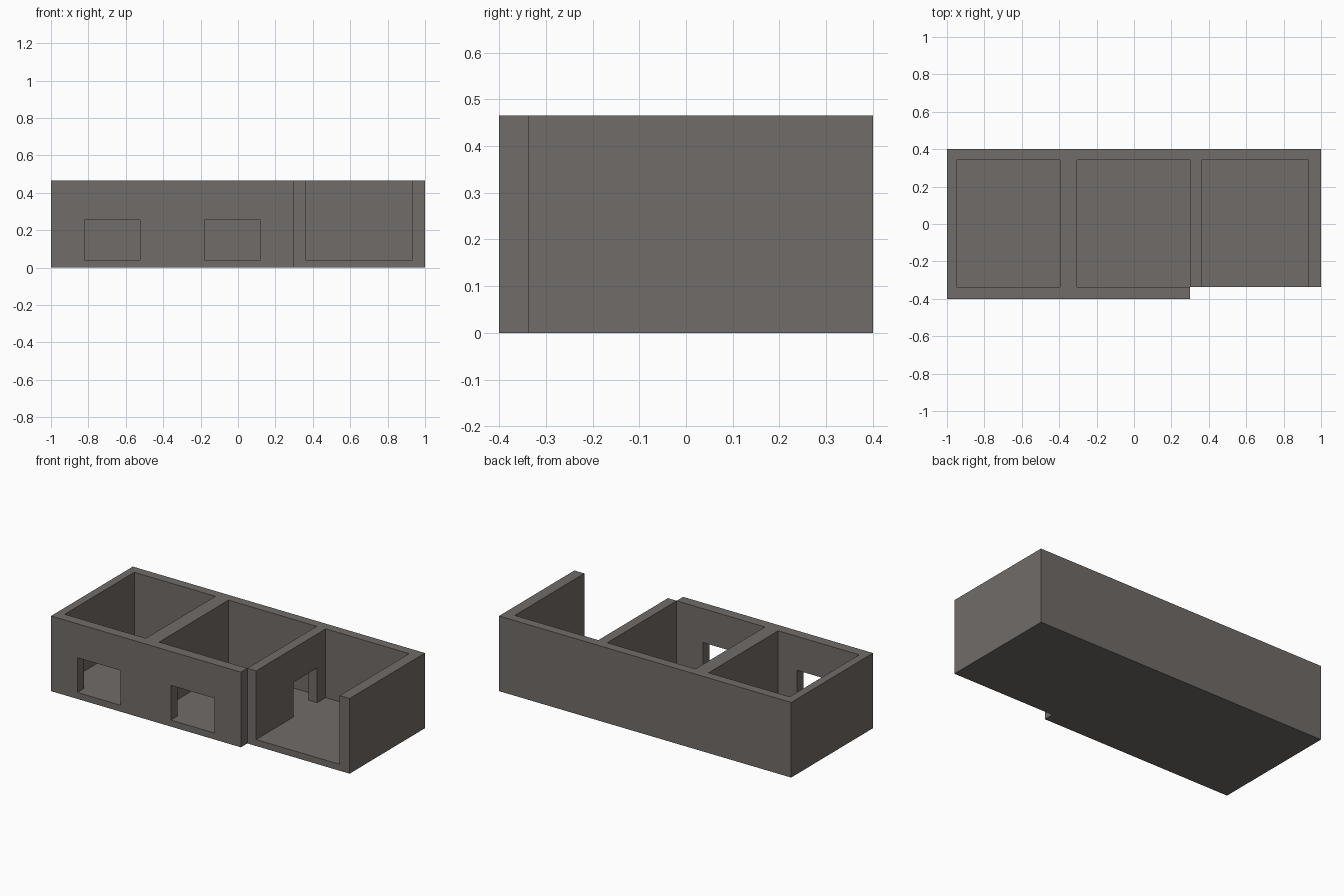
import bpy, bmesh

if "Cube" in bpy.data.objects:
    bpy.data.objects.remove(bpy.data.objects["Cube"])

stone = bpy.data.materials.new("warm_grey")
stone.diffuse_color = (0.165, 0.150, 0.139, 1)
stone.use_nodes = True
stone.node_tree.nodes["Principled BSDF"].inputs["Base Color"].default_value = stone.diffuse_color


def prism(name, outline, z0, z1):
    """Extrude a plan outline (x, y points) from z0 to z1."""
    bm = bmesh.new()
    base = bm.faces.new([bm.verts.new((x, y, z0)) for x, y in outline])
    ext = bmesh.ops.extrude_face_region(bm, geom=[base])
    for v in ext["geom"]:
        if isinstance(v, bmesh.types.BMVert):
            v.co.z = z1
    bmesh.ops.recalc_face_normals(bm, faces=bm.faces)
    me = bpy.data.meshes.new(name)
    bm.to_mesh(me)
    bm.free()
    me.materials.append(stone)
    ob = bpy.data.objects.new(name, me)
    bpy.context.collection.objects.link(ob)
    return ob


def box(name, x0, x1, y0, y1, z0, z1):
    return prism(name, [(x0, y0), (x1, y0), (x1, y1), (x0, y1)], z0, z1)


H, FLOOR, LINTEL = 0.465, 0.04, 0.255
FRONT, BACK = -0.337, 0.343

# solid block with the right-hand front stepped back
building = prism("building_shell", [(-1, -0.4), (0.3, -0.4), (0.3, FRONT),
                                    (1, FRONT), (1, 0.4), (-1, 0.4)], 0, H)

# rooms open to the sky; the right room is also open at the front
cutters = [
    box("left_room_cut", -0.95, -0.395, FRONT, BACK, FLOOR, 0.6),
    box("middle_room_cut", -0.305, 0.299, FRONT + 0.001, BACK, FLOOR, 0.6),
    box("right_room_cut", 0.36, 0.932, -0.5, BACK, FLOOR, 0.6),
    # front windows
    box("left_window_cut", -0.82, -0.525, -0.5, -0.3, FLOOR, LINTEL),
    box("middle_window_cut", -0.18, 0.12, -0.5, -0.3, FLOOR, LINTEL),
    # doorway between the middle and right rooms
    box("doorway_cut", 0.25, 0.4, 0.027, 0.26, FLOOR, LINTEL),
]

bpy.context.view_layer.objects.active = building
for c in cutters:
    c.hide_render = True
    mod = building.modifiers.new(c.name, 'BOOLEAN')
    mod.operation = 'DIFFERENCE'
    mod.solver = 'EXACT'
    mod.object = c
    bpy.ops.object.modifier_apply(modifier=mod.name)
for c in cutters:
    bpy.data.objects.remove(c)
